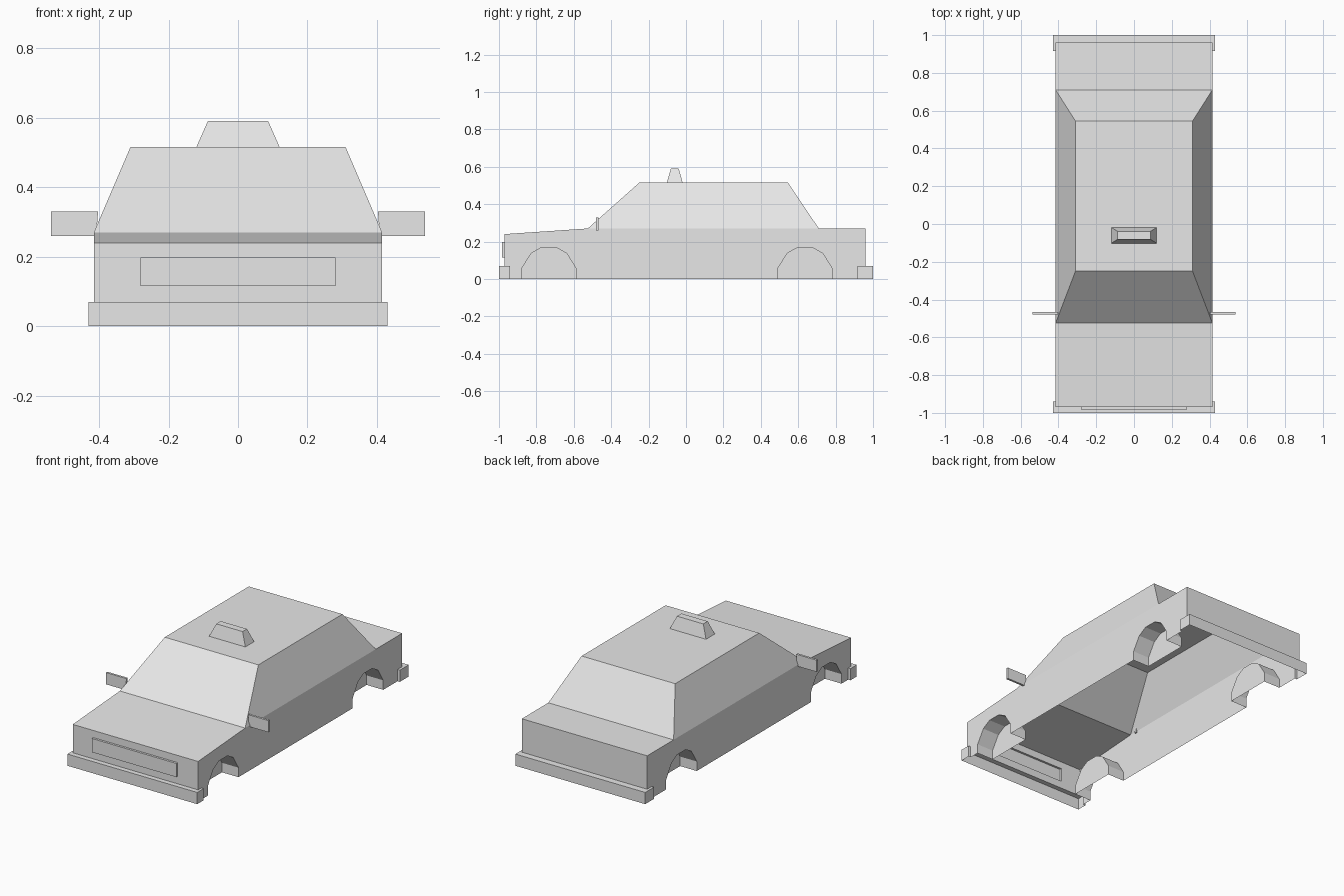
import bpy, bmesh
from mathutils import Vector

if "Cube" in bpy.data.objects:
    bpy.data.objects.remove(bpy.data.objects["Cube"])

paint = bpy.data.materials.new("plain grey")
paint.diffuse_color = (0.8, 0.8, 0.8, 1)
paint.use_nodes = True
paint.node_tree.nodes["Principled BSDF"].inputs["Base Color"].default_value = paint.diffuse_color

W = 0.415                      # half width of the body
FRONT, REAR = -0.97, 0.96      # ends of the body
COWL, DECK = -0.525, 0.71      # cabin base
BELT, BUMP = 0.27, 0.07        # belt line and bumper height
NOSE = 0.24
WHEELS = (-0.733, 0.636)
ARCH = [(-.145, 0), (-.145, .057), (-.095, .137), (-.04, .168),
        (.04, .168), (.095, .137), (.145, .057), (.145, 0)]


def build(name, faces):
    """Make an object from (points, outward direction) pairs."""
    bm = bmesh.new()
    for pts, out in faces:
        f = bm.faces.new([bm.verts.new(p) for p in pts])
        f.normal_update()
        if f.normal.dot(Vector(out)) < 0:
            f.normal_flip()
    bmesh.ops.remove_doubles(bm, verts=bm.verts, dist=1e-5)
    me = bpy.data.meshes.new(name)
    bm.to_mesh(me)
    bm.free()
    me.materials.append(paint)
    ob = bpy.data.objects.new(name, me)
    bpy.context.collection.objects.link(ob)
    return ob


def rect(x0, x1, y0, y1, z):
    return [(x0, y0, z), (x1, y0, z), (x1, y1, z), (x0, y1, z)]


def loft(low, high, cap=True):
    """Side faces between two horizontal loops, with a lid on top."""
    c = sum((Vector(p) for p in low + high), Vector()) / (len(low) * 2)
    faces = []
    for i in range(len(low)):
        j = (i + 1) % len(low)
        quad = [low[i], low[j], high[j], high[i]]
        faces.append((quad, sum((Vector(p) for p in quad), Vector()) / 4 - c))
    if cap:
        faces.append((high, (0, 0, 1)))
    return faces


# body shell, open underneath
body = []
side = [(-.94, 0)]
for w in WHEELS:
    side += [(w + y, z) for y, z in ARCH]
side += [(.917, 0), (.917, BUMP), (REAR, BUMP), (REAR, BELT), (DECK, BELT),
         (COWL, BELT), (FRONT, NOSE), (FRONT, BUMP), (-.94, BUMP)]
for s in (-1, 1):
    body.append(([(s * W, y, z) for y, z in side], (s, 0, 0)))
body.append(([(-W, FRONT, NOSE), (W, FRONT, NOSE), (W, COWL, BELT), (-W, COWL, BELT)], (0, 0, 1)))
body.append((rect(-W, W, DECK, REAR, BELT), (0, 0, 1)))
body.append(([(-W, REAR, BUMP), (W, REAR, BUMP), (W, REAR, BELT), (-W, REAR, BELT)], (0, 1, 0)))

# front wall framing the grille opening
G, G0, G1 = 0.28, 0.115, 0.197
outer = [(-W, FRONT, BUMP), (W, FRONT, BUMP), (W, FRONT, NOSE), (-W, FRONT, NOSE)]
hole = [(-G, FRONT, G0), (G, FRONT, G0), (G, FRONT, G1), (-G, FRONT, G1)]
for i in range(4):
    j = (i + 1) % 4
    body.append(([outer[i], outer[j], hole[j], hole[i]], (0, -1, 0)))
build("body", body)

# raised grille
plate = [(x, FRONT - .013, z) for x, y, z in hole]
grille = loft(hole, plate, False)
grille.append((plate, (0, -1, 0)))
build("grille", grille)

# cabin
build("cabin", loft(rect(-W, W, COWL, DECK, BELT), rect(-.31, .31, -.25, .545, .515)))

# roof sign
build("roof_sign", loft(rect(-.12, .12, -.102, -.018, .515), rect(-.087, .087, -.081, -.039, .59)))

# wheel wells: arch lining and inner wall
DEPTH = 0.11
for w, end in zip(WHEELS, ("front", "rear")):
    for s, hand in ((-1, "left"), (1, "right")):
        xi = s * (W - DEPTH)
        well = [([(xi, w + y, z) for y, z in ARCH], (s, 0, 0))]
        for (ya, za), (yb, zb) in zip(ARCH, ARCH[1:]):
            well.append(([(s * W, w + ya, za), (s * W, w + yb, zb), (xi, w + yb, zb), (xi, w + ya, za)],
                         (0, -(ya + yb), .05 - (za + zb) / 2)))
        build(f"{end}_{hand}_wheel_well", well)

# wrap-around bumpers, hollow underneath
B = 0.43
for name, back, wall, tip in (("front_bumper", -.94, FRONT, -1), ("rear_bumper", .917, REAR, 1)):
    d = 1 if tip > 0 else -1
    parts = [([(-B, tip, 0), (B, tip, 0), (B, tip, BUMP), (-B, tip, BUMP)], (0, d, 0)),
             ([(-B, back, BUMP), (-B, tip, BUMP), (B, tip, BUMP), (B, back, BUMP),
               (W, back, BUMP), (W, wall, BUMP), (-W, wall, BUMP), (-W, back, BUMP)], (0, 0, 1))]
    for s in (-1, 1):
        parts.append(([(s * B, back, 0), (s * B, tip, 0), (s * B, tip, BUMP), (s * B, back, BUMP)], (s, 0, 0)))
        parts.append(([(s * W, back, 0), (s * B, back, 0), (s * B, back, BUMP), (s * W, back, BUMP)], (0, -d, 0)))
    build(name, parts)

# side mirrors
for s, hand in ((-1, "left"), (1, "right")):
    a, b = sorted((s * .408, s * .538))
    top = sorted((s * .403, s * .538))
    low = rect(a, b, -.48, -.467, .26)
    mirror = loft(low, rect(top[0], top[1], -.48, -.467, .33))
    mirror.append((low, (0, 0, -1)))
    build(f"{hand}_mirror", mirror)
